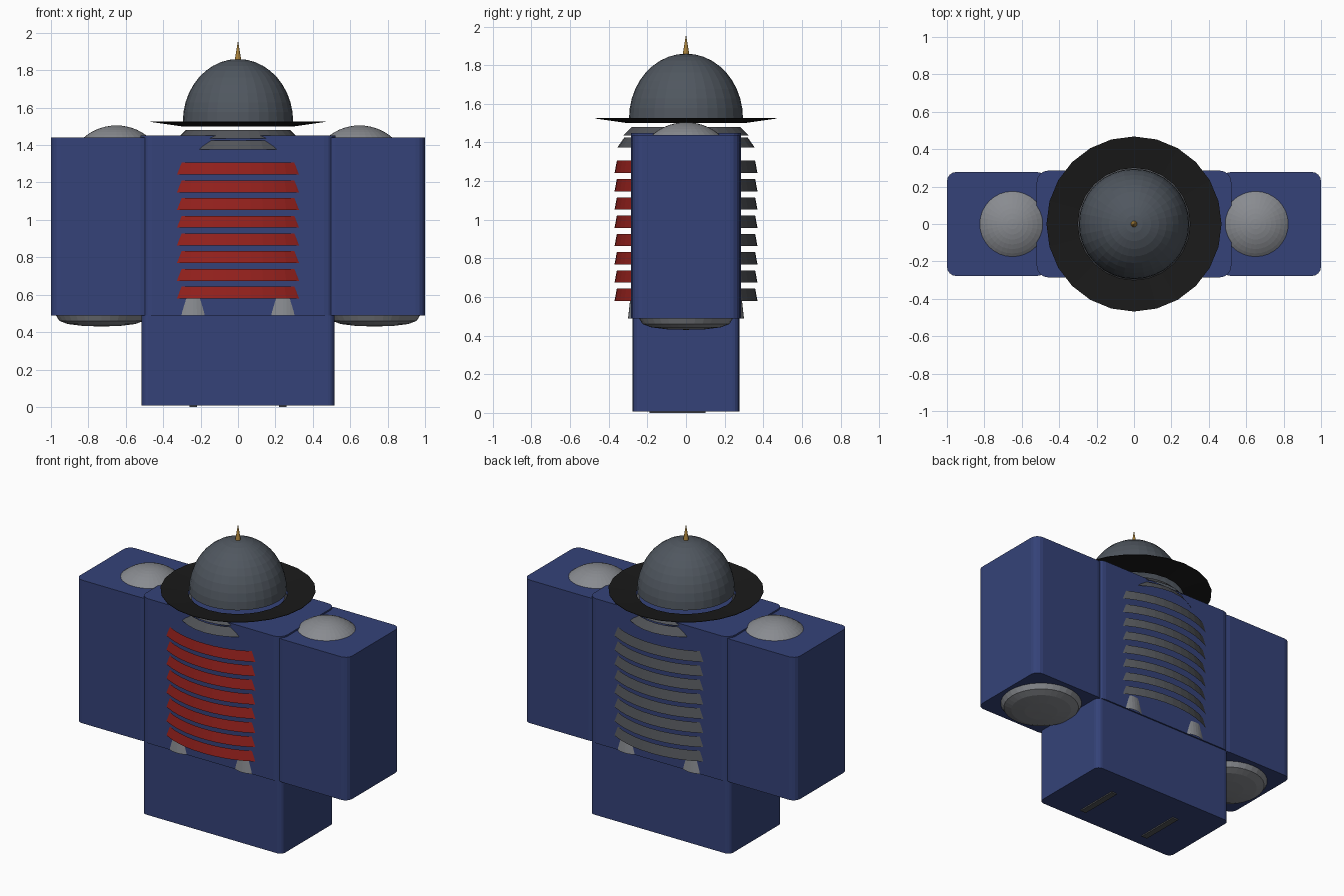
import bpy, bmesh
from math import pi, sin, cos, radians

if "Cube" in bpy.data.objects:
    bpy.data.objects.remove(bpy.data.objects["Cube"])


def material(name, r, g, b):
    m = bpy.data.materials.new(name)
    m.diffuse_color = (r, g, b, 1)
    m.use_nodes = True
    m.node_tree.nodes["Principled BSDF"].inputs["Base Color"].default_value = m.diffuse_color
    return m


BLUE = material("blue", 0.035, 0.055, 0.19)
RED = material("red", 0.3, 0.015, 0.012)
DARK = material("dark_grey", 0.085, 0.09, 0.1)
STEEL = material("steel", 0.08, 0.095, 0.115)
GREY = material("light_grey", 0.25, 0.26, 0.28)
BLACK = material("black", 0.01, 0.01, 0.01)
GOLD = material("gold", 0.4, 0.22, 0.04)


def finish(name, bm, mat):
    bmesh.ops.recalc_face_normals(bm, faces=bm.faces)
    me = bpy.data.meshes.new(name)
    bm.to_mesh(me)
    bm.free()
    me.materials.append(mat)
    ob = bpy.data.objects.new(name, me)
    bpy.context.collection.objects.link(ob)
    return ob


def block(name, x, y, z, bevel, mat, keep=None):
    """Box from (min, max) ranges with rounded upright edges; keep = x that stays sharp."""
    bm = bmesh.new()
    bmesh.ops.create_cube(bm, size=1)
    for v in bm.verts:
        v.co = [r[0] if c < 0 else r[1] for r, c in zip((x, y, z), v.co)]
    edges = []
    for e in bm.edges:
        a, b = e.verts
        upright = abs(a.co.z - b.co.z) > 0.001
        if upright and (keep is None or abs(a.co.x - keep) > 0.001):
            edges.append(e)
    if bevel:
        bmesh.ops.bevel(bm, geom=edges, offset=bevel, segments=4, profile=0.5, affect='EDGES')
    return finish(name, bm, mat)


def lathe(name, profile, mat, x=0, sx=1, segs=32, start=0, sweep=2 * pi):
    """Open surface turned around z from (radius, height) points, stretched in x by sx."""
    bm = bmesh.new()
    full = sweep > 6.28
    rings = []
    for r, z in profile:
        if r == 0:
            rings.append([bm.verts.new((x, 0, z))])
            continue
        angles = [start + sweep * i / segs for i in range(segs + (not full))]
        rings.append([bm.verts.new((x + sx * r * cos(a), r * sin(a), z)) for a in angles])
    for lo, hi in zip(rings, rings[1:]):
        for i in range(segs):
            quad = []
            for ring, k in ((lo, i), (lo, i + 1), (hi, i + 1), (hi, i)):
                v = ring[k % len(ring)]
                if v not in quad:
                    quad.append(v)
            bm.faces.new(quad)
    return finish(name, bm, mat)


# Torso
block("torso", (-0.52, 0.52), (-0.285, 0.285), (0.49, 1.45), 0.06, BLUE)

# Arms, legs, shoulders, hands and feet on both sides
cap = [(0.268 * sin(t), 1.237 + 0.268 * cos(t)) for t in [radians(6 * i) for i in range(10)]]
hand = [(0, 0.43), (0.1, 0.433), (0.18, 0.443), (0.225, 0.46), (0.245, 0.492), (0.24, 0.51)]
for s, side in ((-1, "left"), (1, "right")):
    block(side + "_arm", sorted((0.47 * s, s)), (-0.278, 0.278), (0.49, 1.44), 0.05, BLUE)
    block(side + "_leg", sorted((0, 0.515 * s)), (-0.276, 0.276), (0.008, 0.49), 0.035, BLUE, keep=0)
    cap[0] = (0, 1.505)
    lathe(side + "_shoulder", cap, GREY, x=0.65 * s)
    lathe(side + "_hand", hand, GREY, x=0.73 * s)
    lathe(side + "_hip_guard", [(0.30, 0.49), (0.289, 0.59)], GREY, x=0.24 * s, sx=0.67, segs=64)
    block(side + "_foot", (0.24 * s - 0.02, 0.24 * s + 0.02), (-0.19, 0.1), (0, 0.05), 0, DARK)

# Curved chest and back bands, flared downwards
for i in range(8):
    z = 0.58 + 0.0945 * i
    rim = [(0.37, z), (0.358, z + 0.064)]
    for name, mid, mat in (("chest_band", -pi / 2, RED), ("back_band", pi / 2, DARK)):
        lathe(f"{name}_{i + 1}", rim, mat, sx=1.39, segs=12,
              start=mid - radians(45), sweep=radians(90))

# Collar rings
lathe("lower_collar", [(0.355, 1.375), (0.32, 1.425)], DARK)
lathe("upper_collar", [(0.325, 1.435), (0.28, 1.48)], DARK)

# Hat: brim, dome and spike
lathe("hat_brim", [(0.30, 1.50), (0.468, 1.524), (0.468, 1.527), (0.30, 1.503), (0.30, 1.50)],
      BLACK, segs=24)
dome = [(0.295 * cos(radians(9 * i)), 1.525 + 0.335 * sin(radians(9 * i))) for i in range(10)]
lathe("hat_dome", dome + [(0, 1.86)], STEEL)
lathe("hat_spike", [(0.018, 1.85), (0, 1.96)], GOLD, segs=12)
